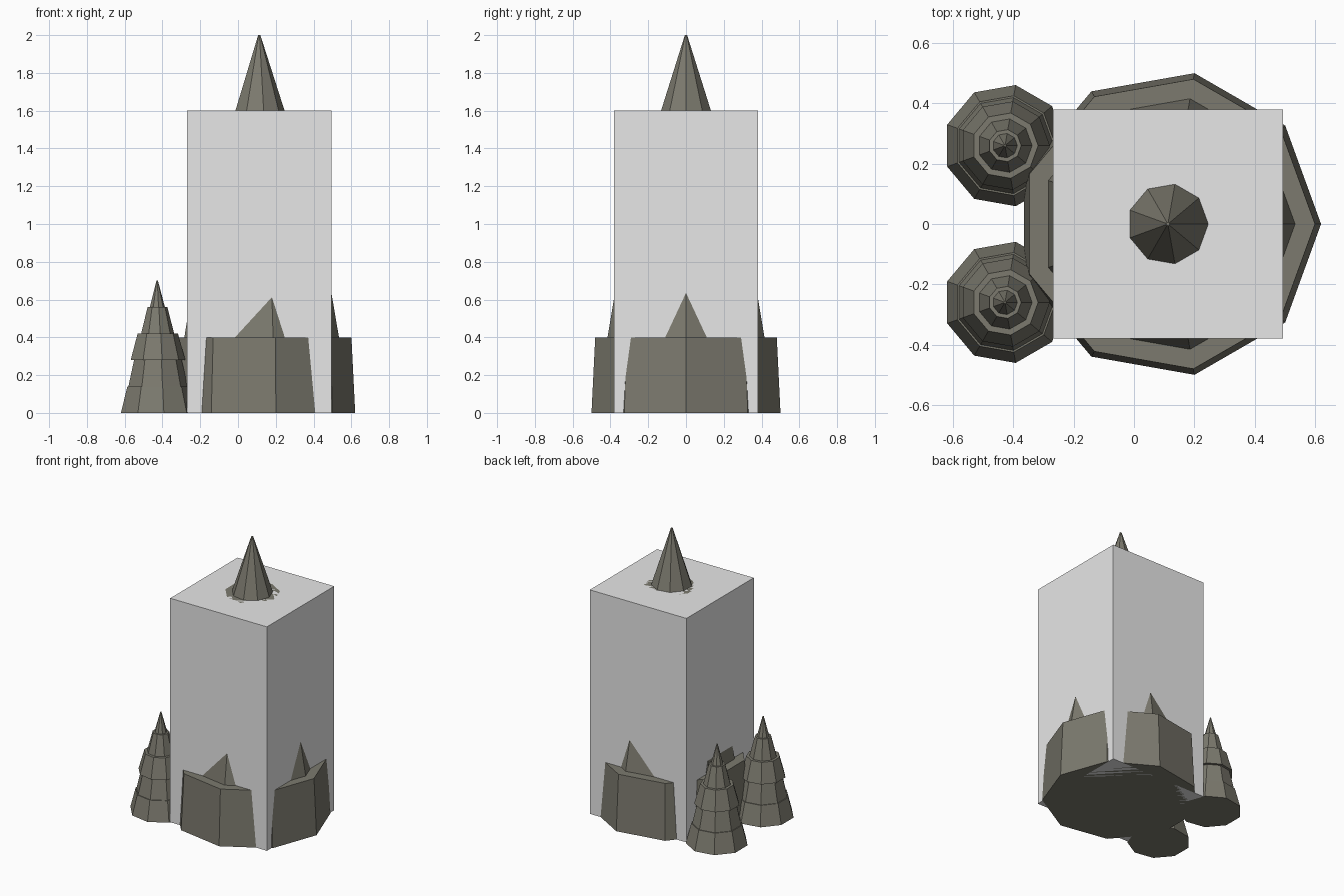
import bpy, bmesh
from math import cos, sin, tau

SIDES = 9
TOWER_X = 0.1125

if "Cube" in bpy.data.objects:
    bpy.data.objects.remove(bpy.data.objects["Cube"], do_unlink=True)


def make_material(name, rgb):
    mat = bpy.data.materials.new(name)
    mat.use_nodes = True
    mat.diffuse_color = (*rgb, 1)
    mat.node_tree.nodes["Principled BSDF"].inputs["Base Color"].default_value = (*rgb, 1)
    return mat


def finish(name, bm, mat, location):
    bmesh.ops.recalc_face_normals(bm, faces=bm.faces[:])
    mesh = bpy.data.meshes.new(name)
    bm.to_mesh(mesh)
    bm.free()
    mesh.materials.append(mat)
    obj = bpy.data.objects.new(name, mesh)
    obj.location = location
    bpy.context.collection.objects.link(obj)
    return obj


def tiered_cone(name, tiers, step, mat, location):
    """Stack of tapered tiers, each given as (bottom radius, top radius)."""
    bm = bmesh.new()
    rings = []
    for i, (bottom, top) in enumerate(tiers):
        for radius, z in ((bottom, i * step), (top, (i + 1) * step)):
            rings.append([bm.verts.new((radius * cos(k * tau / SIDES),
                                        radius * sin(k * tau / SIDES), z))
                          for k in range(SIDES)])
    for low, high in zip(rings, rings[1:]):
        for k in range(SIDES):
            n = (k + 1) % SIDES
            bm.faces.new((low[k], low[n], high[n], high[k]))
    bm.faces.new(rings[0])
    bm.faces.new(rings[-1])
    return finish(name, bm, mat, location)


light_grey = make_material("light grey", (0.8, 0.8, 0.8))
stone_grey = make_material("stone grey", (0.2, 0.193, 0.156))

# Square tower block
bm = bmesh.new()
bmesh.ops.create_cube(bm, size=1)
for v in bm.verts:
    v.co.x *= 0.764
    v.co.y *= 0.76
    v.co.z = (v.co.z + 0.5) * 1.6
finish("tower_block", bm, light_grey, (TOWER_X, 0, 0))

# Large tiered core: base skirt and peaks break through the walls, spire on top
core = [(0.508, 0.488), (0.422, 0.354), (0.33, 0.27), (0.24, 0.18), (0.134, 0.006)]
tiered_cone("tiered_core_and_spire", core, 0.4, stone_grey, (TOWER_X, 0, 0))

# Two small tiered spires on the right
small = [(0.204, 0.168), (0.162, 0.13), (0.149, 0.11), (0.09, 0.054), (0.041, 0.004)]
for label, side in (("front", -1), ("back", 1)):
    tiered_cone(f"{label}_small_spire", small, 0.14, stone_grey,
                (-0.428, side * 0.26, 0))
